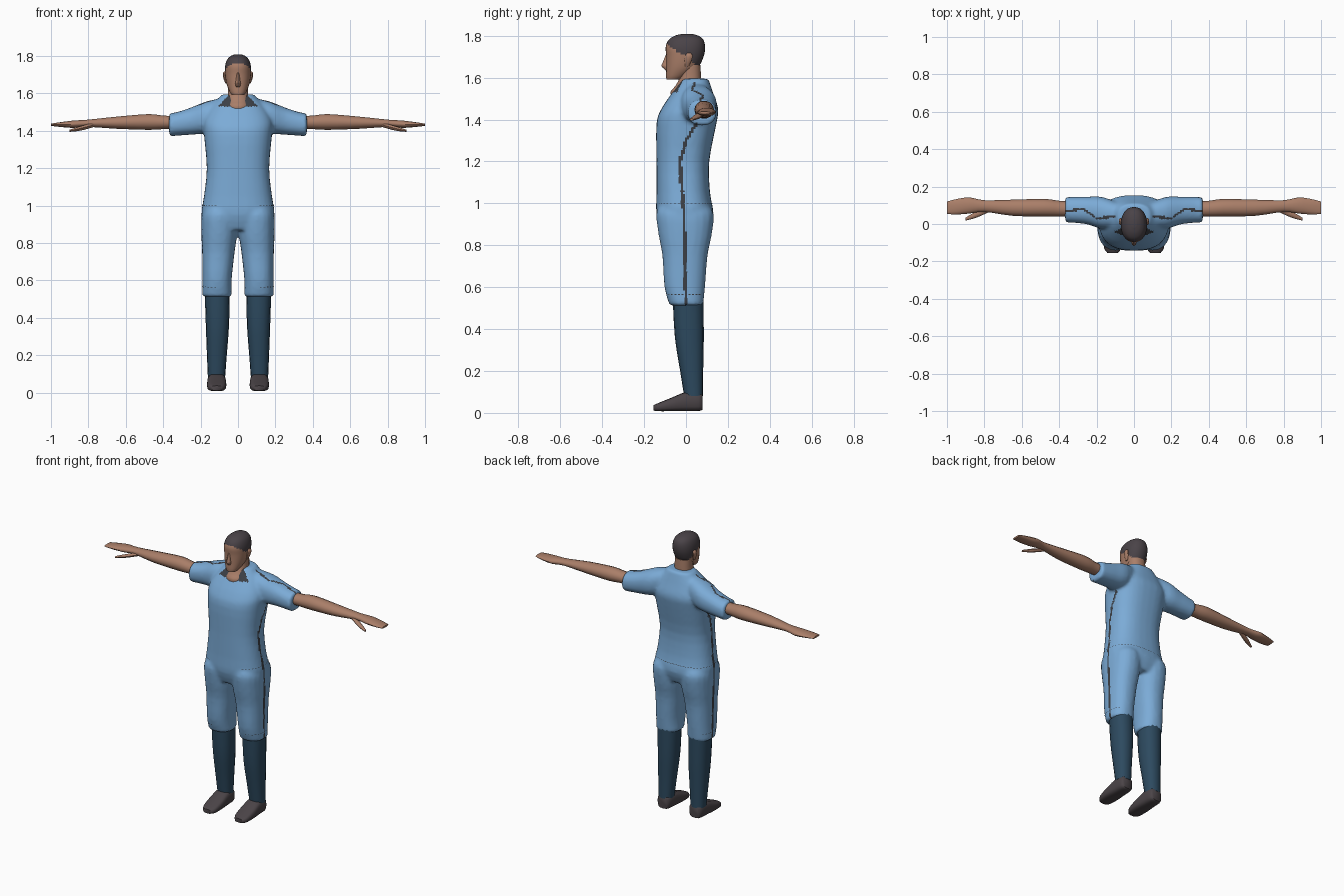
import bpy, bmesh
from math import cos, sin, pi, radians, copysign
from mathutils import Vector

cube = bpy.data.objects.get("Cube")
if cube:
    bpy.data.objects.remove(cube)


def material(name, colour):
    mat = bpy.data.materials.new(name)
    mat.use_nodes = True
    mat.diffuse_color = (*colour, 1)
    mat.node_tree.nodes["Principled BSDF"].inputs["Base Color"].default_value = (*colour, 1)
    return mat


BLUE = material("light blue cloth", (.2, .41, .68))
NAVY = material("dark blue sock", (.026, .068, .115))
SKIN = material("skin", (.4, .21, .14))
HAIR = material("dark hair", (.068, .056, .064))
SHOE = material("dark shoe", (.07, .058, .064))
SEAM = material("dark seam", (.045, .05, .06))


def smooth_rings(rings, steps):
    """Catmull-Rom interpolation between the given rings."""
    out = []
    for i in range(len(rings) - 1):
        p = [rings[max(i - 1, 0)], rings[i], rings[i + 1], rings[min(i + 2, len(rings) - 1)]]
        for k in range(steps):
            t = k / steps
            out.append([b + .5 * t * (c - a + t * (2 * a - 5 * b + 4 * c - d + t * (3 * (b - c) + d - a)))
                        for a, b, c, d in zip(*p)])
    return out + [rings[-1]]


def loft(bm, axis, rings, side=1, sides=20, power=2.3, steps=3):
    """Rings are (position on axis, centre a, centre b, radius a, radius b)."""
    loops = []
    for t, a, b, ra, rb in smooth_rings(rings, steps):
        loop = []
        for k in range(sides):
            c, s = cos(2 * pi * k / sides), sin(2 * pi * k / sides)
            u = a + ra * copysign(abs(c) ** (2 / power), c)
            v = b + rb * copysign(abs(s) ** (2 / power), s)
            x, y, z = {"x": (t, u, v), "y": (u, t, v), "z": (u, v, t)}[axis]
            loop.append(bm.verts.new((x * side, y, z)))
        loops.append(loop)
    faces = [bm.faces.new(loops[0]), bm.faces.new(loops[-1])]
    for low, high in zip(loops, loops[1:]):
        for k in range(sides):
            n = (k + 1) % sides
            faces.append(bm.faces.new((low[k], low[n], high[n], high[k])))
    bmesh.ops.recalc_face_normals(bm, faces=faces)


def finish(name, bm, *mats, angle=50):
    mesh = bpy.data.meshes.new(name)
    bm.to_mesh(mesh)
    bm.free()
    for mat in mats:
        mesh.materials.append(mat)
    obj = bpy.data.objects.new(name, mesh)
    bpy.context.collection.objects.link(obj)
    bpy.ops.object.select_all(action="DESELECT")
    obj.select_set(True)
    bpy.context.view_layer.objects.active = obj
    bpy.ops.object.shade_smooth_by_angle(angle=radians(angle))
    return obj


def along(points, t):
    """Piecewise linear lookup."""
    for (a, u), (b, v) in zip(points, points[1:]):
        if a <= t <= b:
            return u + (v - u) * (t - a) / (b - a)
    return 9


# Uniform: torso, trouser legs and sleeves fused into one skin
bm = bmesh.new()
loft(bm, "z", [(.87, 0, -.005, .16, .11), (.95, 0, -.005, .195, .136), (1.05, 0, -.013, .182, .128),
               (1.2, 0, -.015, .167, .126), (1.38, 0, .002, .182, .143), (1.45, 0, .018, .185, .136),
               (1.52, 0, .03, .15, .102), (1.595, 0, .045, .085, .062)], sides=32, power=2.5)
for side in (1, -1):
    loft(bm, "z", [(.512, .112, .002, .079, .08), (.6, .112, -.006, .078, .097), (.75, .105, -.005, .087, .108),
                   (.85, .1, -.004, .096, .127), (.95, .099, -.005, .096, .137), (1, .09, -.01, .08, .11)], side)
    loft(bm, "x", [(.06, .045, 1.5, .06, .08), (.17, .06, 1.472, .085, .085), (.25, .072, 1.452, .074, .073),
                   (.33, .076, 1.436, .069, .063), (.368, .076, 1.432, .068, .063)], side)
uniform = finish("uniform", bm, BLUE, SEAM)
remesh = uniform.modifiers.new("fuse", "REMESH")
remesh.mode = "VOXEL"
remesh.voxel_size = .01
relax = uniform.modifiers.new("relax", "SMOOTH")
relax.iterations = 6
for mod in list(uniform.modifiers):
    if mod in (remesh, relax):
        bpy.ops.object.modifier_apply(modifier=mod.name)
bpy.ops.object.shade_smooth()

# Side seams, shoulder seams and collar lining, coloured by position
side_seam = [(.5, .0), (.95, -.01), (1.2, -.03), (1.3, 0), (1.39, .055)]
top_seam = [(.1, .04), (.2, .03), (.27, .08), (.37, .07)]
mesh = uniform.data
while len(mesh.materials) < 2:
    mesh.materials.append(SEAM)
for face in mesh.polygons:
    x, y, z = face.center
    x = abs(x)
    on_side = x > .12 and abs(face.normal.x) > .4 and abs(y - along(side_seam, z)) < .008
    on_top = face.normal.z > .3 and abs(y - along(top_seam, x)) < .006
    collar = y < .02 and z > 1.53 and x < .105 - .9 * (z - 1.53)
    face.material_index = int(on_side or on_top or collar)

# Stitching dashes at waist and trouser cuffs
bm = bmesh.new()


def stitch(cx, z, angles, side=1):
    for a in angles:
        out = Vector((side * cos(radians(a)), sin(radians(a)), 0))
        hit, p, n, _ = uniform.ray_cast(Vector((cx * side, 0, z)) + out * .6, -out)
        if hit:
            t = n.cross(Vector((0, 0, 1))).normalized() * .005
            up = n.cross(t).normalized() * .0015
            p = p + n * .002
            bm.faces.new([bm.verts.new(q) for q in (p - t - up, p + t - up, p + t + up, p - t + up)])


for side in (1, -1):
    stitch(0, 1.0, range(-46, 90, 6), side)
    stitch(.112, .565, range(-84, 60, 12), side)
finish("stitching", bm, SEAM)

# Socks and shoes
for side, word in ((1, "left"), (-1, "right")):
    bm = bmesh.new()
    loft(bm, "z", [(.08, .115, .036, .046, .045), (.2, .113, .027, .053, .055),
                   (.36, .11, .016, .062, .069), (.54, .111, .01, .067, .073)], side, sides=16)
    finish(word + "_sock", bm, NAVY)
    bm = bmesh.new()
    loft(bm, "y", [(.078, .114, .052, .034, .038), (.06, .114, .054, .045, .045), (0, .114, .054, .049, .046),
                   (-.07, .114, .04, .052, .032), (-.13, .114, .028, .045, .02),
                   (-.155, .114, .024, .028, .013)], side, sides=16, power=3.2)
    finish(word + "_shoe", bm, SHOE)

# Bare arms with flat hands and thumbs
for side, word in ((1, "left"), (-1, "right")):
    bm = bmesh.new()
    loft(bm, "x", [(.33, .08, 1.445, .04, .035), (.4, .082, 1.445, .042, .037), (.48, .087, 1.447, .047, .043),
                   (.65, .087, 1.443, .043, .033), (.8, .096, 1.44, .031, .02), (.88, .099, 1.435, .043, .02),
                   (.95, .092, 1.433, .041, .013), (1, .087, 1.432, .033, .006)], side, sides=14, power=2)
    loft(bm, "x", [(.77, .08, 1.432, .014, .012), (.84, .052, 1.413, .017, .012),
                   (.9, .026, 1.4, .008, .006)], side, sides=8, power=2)
    finish(word + "_arm", bm, SKIN)

# Neck and open chest
bm = bmesh.new()
loft(bm, "z", [(1.48, 0, .01, .06, .07), (1.53, 0, 0, .065, .075), (1.56, 0, .01, .06, .062),
               (1.6, 0, .02, .054, .052), (1.66, 0, .02, .054, .05)], sides=18)
finish("neck", bm, SKIN)

# Head with hair chosen by a sloping hairline
bm = bmesh.new()
loft(bm, "z", [(1.59, 0, -.06, .032, .033), (1.61, 0, -.045, .045, .05), (1.65, 0, -.018, .061, .076),
               (1.7, 0, -.005, .069, .089), (1.745, 0, -.003, .069, .094), (1.78, 0, 0, .058, .083),
               (1.8, 0, .003, .038, .056), (1.809, 0, .004, .015, .022)], sides=28, power=2.2, steps=5)
head = finish("head", bm, SKIN, HAIR)
for face in head.data.polygons:
    x, y, z = face.center
    face.material_index = int(z > max(1.65, 1.695 - .7 * y))

# Nose
bm = bmesh.new()
loft(bm, "z", [(1.635, 0, -.088, .012, .01), (1.655, 0, -.095, .015, .022),
               (1.67, 0, -.094, .011, .018), (1.715, 0, -.086, .007, .008)], sides=8, power=2)
finish("nose", bm, SKIN)

# Ears
for side, word in ((1, "left"), (-1, "right")):
    bm = bmesh.new()
    loft(bm, "z", [(1.652, .062, .004, .005, .008), (1.68, .069, .01, .009, .017),
                   (1.705, .073, .014, .008, .018), (1.718, .07, .014, .004, .009)], side, sides=10, power=2)
    finish(word + "_ear", bm, SKIN)
